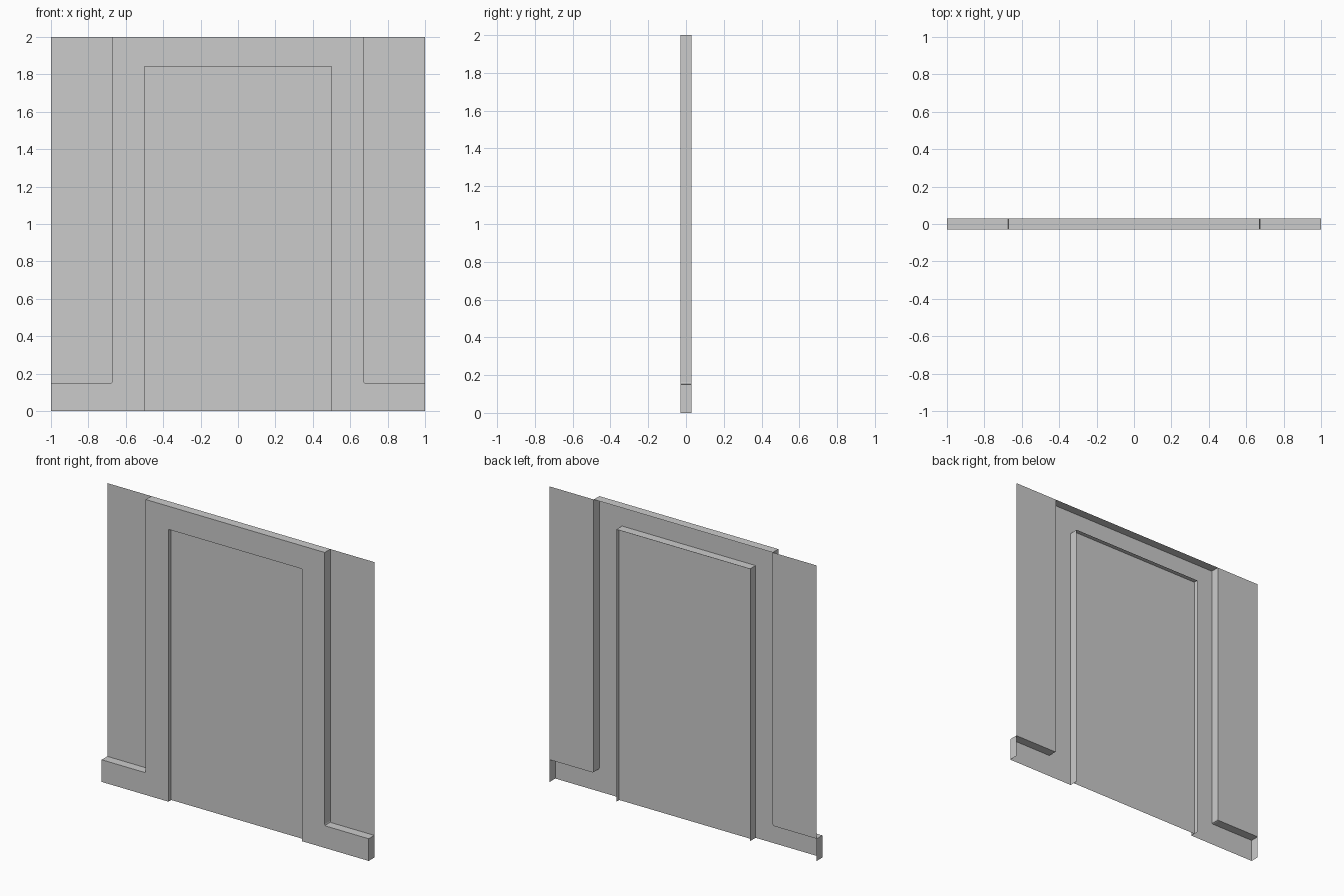
import bpy, bmesh

if "Cube" in bpy.data.objects:
    bpy.data.objects.remove(bpy.data.objects["Cube"])

FRONT, BACK, MID = -0.03, 0.03, 0.0


def make_object(name, faces):
    """Build one sheet object from a list of faces given as 3D points."""
    bm = bmesh.new()
    for pts in faces:
        bm.faces.new([bm.verts.new(p) for p in pts])
    bmesh.ops.remove_doubles(bm, verts=bm.verts, dist=1e-5)
    mesh = bpy.data.meshes.new(name)
    bm.to_mesh(mesh)
    bm.free()
    obj = bpy.data.objects.new(name, mesh)
    bpy.context.collection.objects.link(obj)
    return obj


def flat(points, y):
    return [(x, y, z) for x, z in points]


def strip(path):
    """Quads running from the front plane to the back plane along a path."""
    return [[(a[0], FRONT, a[1]), (b[0], FRONT, b[1]),
             (b[0], BACK, b[1]), (a[0], BACK, a[1])]
            for a, b in zip(path, path[1:])]


def mirrored(points):
    return [(-x, z) for x, z in reversed(points)]


# Left half of the outline: skirting, eased inner corner, door surround
corner = [(-1, 0.15), (-0.68, 0.15), (-0.673, 0.153), (-0.67, 0.16), (-0.67, 2)]
left = [(-1, 0)] + corner
outline = left + mirrored(left)
opening = [(-0.5, 0), (-0.5, 1.843), (0.5, 1.843), (0.5, 0)]

# Raised surround and skirting: front face plus returns to the wall
surround = flat((outline + opening[::-1])[::-1], FRONT)
make_object("door_surround", [surround] + strip(outline))

# Reveal lining the doorway through the full depth
make_object("door_reveal", strip(opening[::-1]))

# Door sheet half way into the reveal
make_object("door_panel", [flat(opening[::-1], MID)])

# Wall sheets on both sides at the back
wall = corner + [(-1, 2)]
make_object("wall_left", [flat(wall, BACK)])
make_object("wall_right", [flat(mirrored(wall), BACK)])
